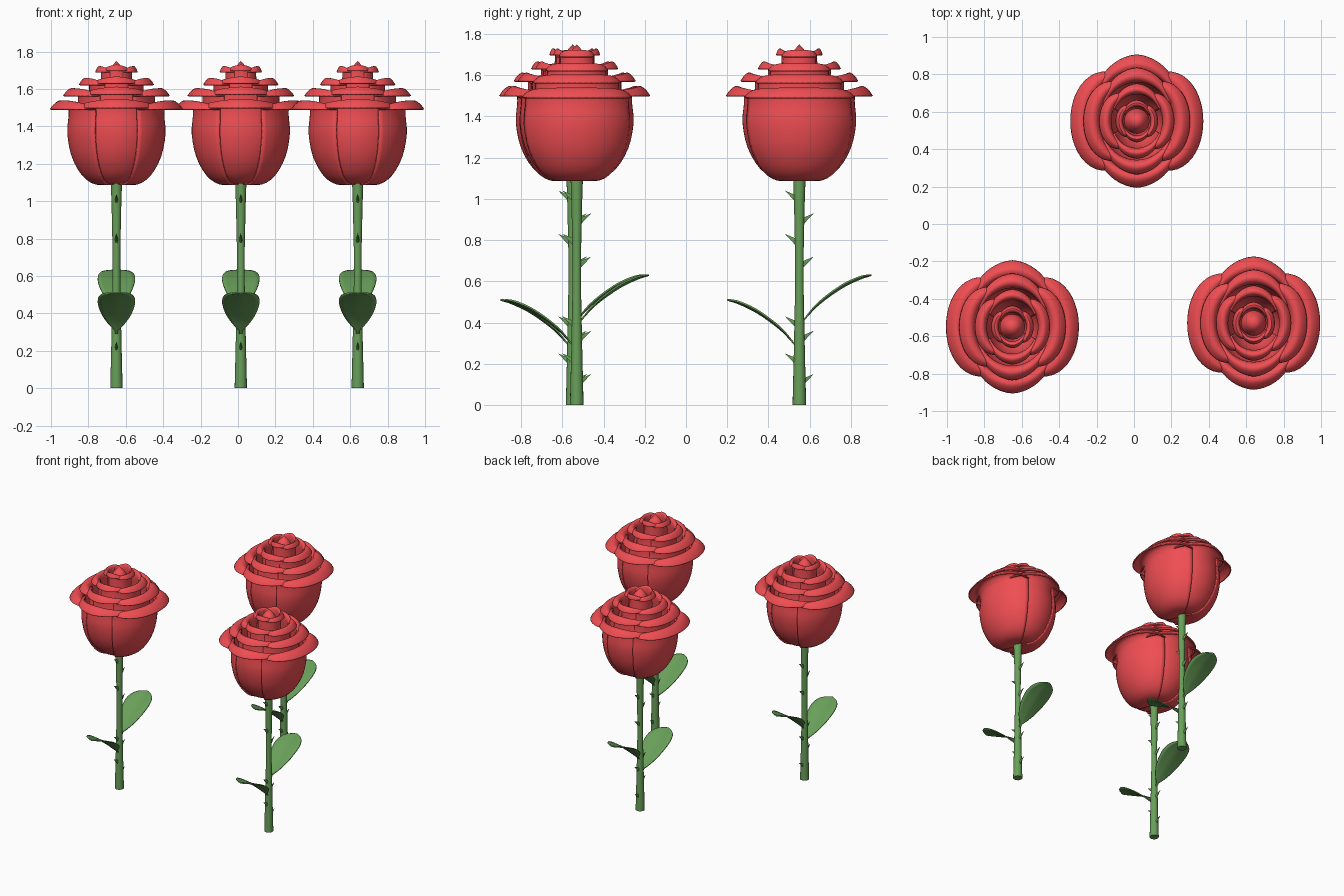
import bpy, bmesh
from math import sin, cos, pi, radians
from mathutils import Vector

if "Cube" in bpy.data.objects:
    bpy.data.objects.remove(bpy.data.objects["Cube"])


def material(name, col):
    m = bpy.data.materials.new(name)
    m.diffuse_color = (*col, 1)
    m.use_nodes = True
    m.node_tree.nodes["Principled BSDF"].inputs["Base Color"].default_value = m.diffuse_color
    return m


RED = material("petal_red", (0.87, 0.075, 0.085))
GREEN = material("stem_green", (0.14, 0.35, 0.10))


def smooth_path(pts, n):
    """Catmull-Rom samples through 2D points."""
    p = [Vector(q) for q in pts]
    p = [2 * p[0] - p[1]] + p + [2 * p[-1] - p[-2]]
    out = []
    for i in range(1, len(p) - 2):
        a, b, c, d = p[i - 1:i + 3]
        for k in range(n):
            t = k / n
            out.append(0.5 * (2 * b + (c - a) * t + (2 * a - 5 * b + 4 * c - d) * t * t
                              + (3 * b - a - 3 * c + d) * t ** 3))
    return out + [p[-2]]


def add_grid(bm, rows):
    """Quad sheet from rows of coordinates."""
    vs = [[bm.verts.new(c) for c in r] for r in rows]
    for a, b in zip(vs, vs[1:]):
        for j in range(len(a) - 1):
            bm.faces.new((a[j], a[j + 1], b[j + 1], b[j]))


def finish(bm, name, mat):
    bmesh.ops.recalc_face_normals(bm, faces=bm.faces)
    me = bpy.data.meshes.new(name)
    bm.to_mesh(me)
    bm.free()
    me.materials.append(mat)
    me.shade_smooth()
    return me


# Petal profile: cup, then the lip that curls out and down
CUP = smooth_path([(0.02, 1.095), (0.11, 1.093), (0.18, 1.14), (0.235, 1.24),
                   (0.258, 1.36), (0.252, 1.45), (0.252, 1.49)], 3)
LIP = smooth_path([(0, 0), (0.018, 0.035), (0.05, 0.045), (0.08, 0.025), (0.1, 0.0)], 3)[1:]


def petal_pair(name, side, scale, lift, zs, inset):
    """Two opposite petals; side=True faces x, otherwise y with pointed tips."""
    bm = bmesh.new()
    half = radians(66 if side else 62)
    n = 24
    for base in ((0, pi) if side else (pi / 2, -pi / 2)):
        cols = []
        for j in range(n + 1):
            u = 2 * j / n - 1
            a = base + u * half
            f = max(0.12, 1 - abs(u) ** (4 if side else 1.4))
            ell = 1 + 0.09 * sin(a) ** 2
            prof = [((p.x * ell - inset * min(1, p.x / 0.1)), p.y) for p in CUP]
            r0, z0 = prof[-1]
            k = 1 if side else 0.88
            prof += [(r0 + p.x * f * k, z0 + p.y * f) for p in LIP]
            cols.append([(r * scale * cos(a), r * scale * sin(a),
                          1.5 + lift - (1.5 - z) * zs) for r, z in prof])
        add_grid(bm, cols)
    return finish(bm, name, RED)


petals = []
for t, (s, lift, zs) in enumerate([(1, 0, 1), (0.80, 0.07, 0.85),
                                   (0.56, 0.128, 0.75), (0.31, 0.195, 0.65)]):
    petals.append(petal_pair(f"side_petals_{t + 1}", True, s, lift, zs, 0))
    petals.append(petal_pair(f"front_back_petals_{t + 1}", False, s, lift + 0.008, zs, 0.01))


def lathe(name, prof, mat, seg):
    bm = bmesh.new()
    add_grid(bm, [[(r * cos(2 * pi * j / seg), r * sin(2 * pi * j / seg), z)
                   for j in range(seg + 1)] for r, z in prof])
    bmesh.ops.remove_doubles(bm, verts=bm.verts, dist=1e-5)
    return finish(bm, name, mat)


# Bud in the heart of the bloom, and the stem
bud = lathe("center_bud", [(0, 1.4), (0.05, 1.5), (0.068, 1.66), (0.04, 1.705), (0, 1.75)], RED, 20)
stem = lathe("stem", [(0, 0), (0.033, 0), (0.033, 0.001), (0.027, 0.25), (0.021, 0.55),
                      (0.021, 0.75), (0.026, 0.98), (0.03, 1.1), (0, 1.1)], GREEN, 16)

# Thorns alternate on the front and back of the stem
bm = bmesh.new()
for sgn, tips in ((-1, (1.04, 0.83, 0.43, 0.25)), (1, (0.93, 0.72, 0.36, 0.15))):
    for z in tips:
        tip = bm.verts.new((0, sgn * 0.07, z))
        ring = [bm.verts.new((0.01 * cos(i * pi / 3), sgn * 0.016, z - 0.04 + 0.02 * sin(i * pi / 3)))
                for i in range(6)]
        for i in range(6):
            bm.faces.new((ring[i], ring[(i + 1) % 6], tip))
        bm.faces.new(ring[::-1])
thorns = finish(bm, "thorns", GREEN)


def leaf(name, sgn, z0):
    """Arching leaf with a thin stalk and a slightly folded midrib."""
    bm = bmesh.new()
    path = smooth_path([(0.01, 0), (0.09, 0.085), (0.2, 0.165), (0.29, 0.21), (0.35, 0.23)], 6)
    rows = []
    for i, p in enumerate(path):
        t = i / (len(path) - 1)
        s = max(0, (t - 0.08) / 0.92)
        w = max(0.1 * sin(pi * s) ** 0.75 if s < 1 else 0, 0.008 if t < 0.5 else 0.003)
        rows.append([(w * k / 4, sgn * p.x, z0 + p.y + 0.12 * w * abs(k / 4)) for k in range(-4, 5)])
    add_grid(bm, rows)
    return finish(bm, name, GREEN)


leaves = [leaf("front_leaf", -1, 0.28), leaf("back_leaf", 1, 0.40)]


def place(me, rose, loc, thick=0):
    ob = bpy.data.objects.new(f"{rose}_{me.name}", me)
    ob.location = loc
    bpy.context.collection.objects.link(ob)
    if thick:
        m = ob.modifiers.new("thickness", 'SOLIDIFY')
        m.thickness = thick
        m.offset = 0
    bpy.context.view_layer.objects.active = ob
    bpy.ops.object.select_all(action='DESELECT')
    ob.select_set(True)
    bpy.ops.object.shade_smooth_by_angle(angle=radians(40))


# Three roses
for rose, x, y in (("left_rose", -0.65, -0.55), ("right_rose", 0.64, -0.53), ("back_rose", 0.015, 0.55)):
    for me in petals:
        place(me, rose, (x, y, 0), 0.009)
    for me in leaves:
        place(me, rose, (x, y, 0), 0.008)
    for me in (bud, stem, thorns):
        place(me, rose, (x, y, 0))
